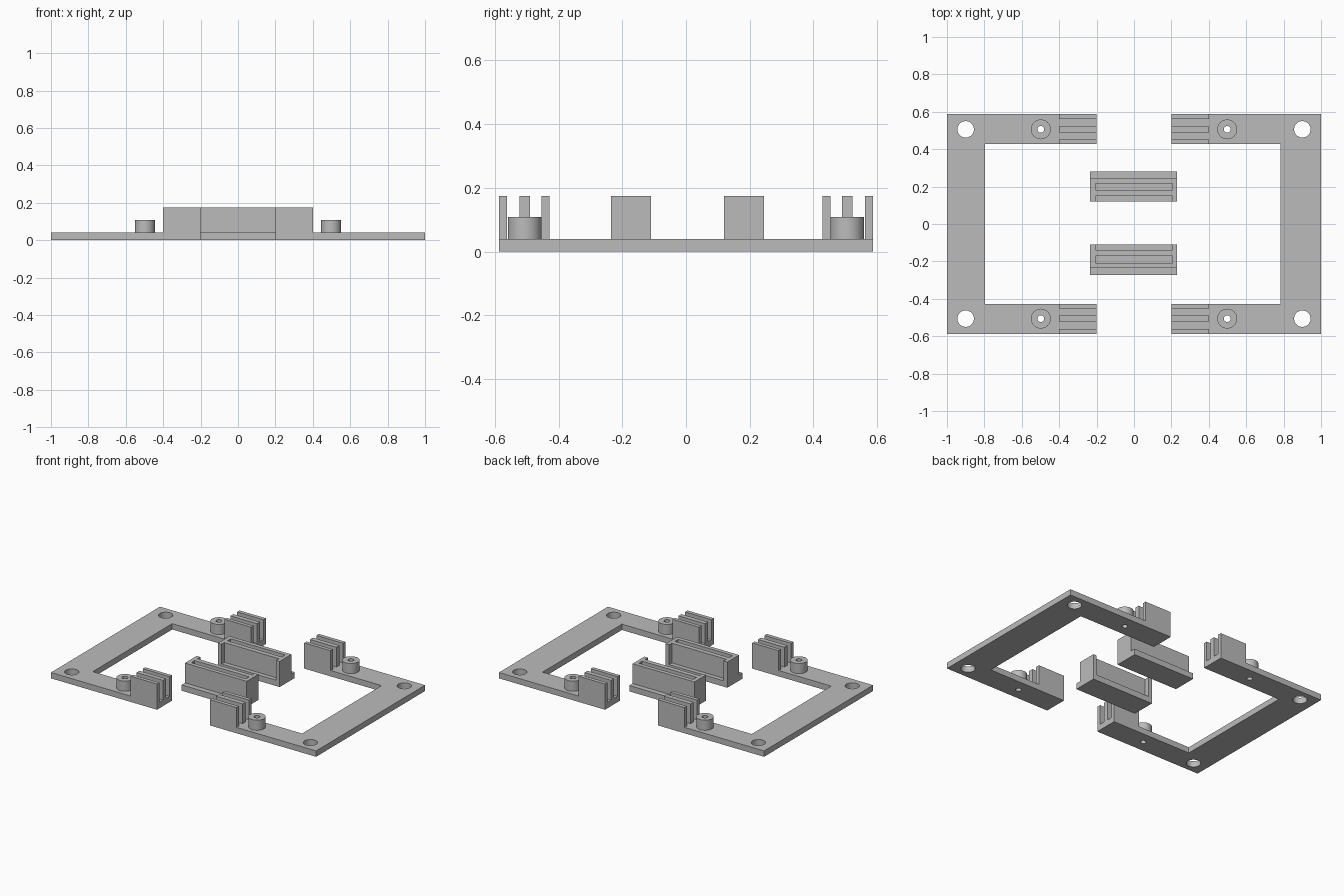
import bpy, bmesh, math

if "Cube" in bpy.data.objects:
    bpy.data.objects.remove(bpy.data.objects["Cube"])

BASE = 0.04      # plate thickness
TOP = 0.175      # height of fins and holders
HOLE_Y = 0.506   # row of holes and bosses

grey = bpy.data.materials.new("plain grey")
grey.diffuse_color = (0.5, 0.5, 0.5, 1)
grey.use_nodes = True
grey.node_tree.nodes["Principled BSDF"].inputs["Base Color"].default_value = grey.diffuse_color


def finish(name, bm):
    bmesh.ops.recalc_face_normals(bm, faces=bm.faces)
    mesh = bpy.data.meshes.new(name)
    bm.to_mesh(mesh)
    bm.free()
    mesh.materials.append(grey)
    ob = bpy.data.objects.new(name, mesh)
    bpy.context.collection.objects.link(ob)
    return ob


def prism(name, points, z0, z1):
    """Extrude a flat outline between two heights."""
    bm = bmesh.new()
    face = bm.faces.new([bm.verts.new((x, y, z0)) for x, y in points])
    ext = bmesh.ops.extrude_face_region(bm, geom=[face])
    verts = [g for g in ext["geom"] if isinstance(g, bmesh.types.BMVert)]
    bmesh.ops.translate(bm, verts=verts, vec=(0, 0, z1 - z0))
    return finish(name, bm)


def box(name, x0, x1, y0, y1, z0, z1):
    return prism(name, [(x0, y0), (x1, y0), (x1, y1), (x0, y1)], z0, z1)


def smooth(ob):
    bpy.ops.object.select_all(action='DESELECT')
    ob.select_set(True)
    bpy.context.view_layer.objects.active = ob
    bpy.ops.object.shade_smooth_by_angle(angle=math.radians(30))


def drill(ob, x, y, r):
    """Cut a round hole right through a plate."""
    bpy.ops.mesh.primitive_cylinder_add(vertices=48, radius=r, depth=1, location=(x, y, 0))
    cutter = bpy.context.object
    cutter.hide_render = True
    bpy.ops.object.select_all(action='DESELECT')
    bpy.context.view_layer.objects.active = ob
    ob.select_set(True)
    mod = ob.modifiers.new("hole", 'BOOLEAN')
    mod.operation = 'DIFFERENCE'
    mod.solver = 'EXACT'
    mod.object = cutter
    bpy.ops.object.modifier_apply(modifier=mod.name)
    bpy.data.objects.remove(cutter)


def tube(name, x, y, outer, inner, z0, z1, n=48):
    """Hollow round boss."""
    bm = bmesh.new()
    rings = []
    for r, z in ((outer, z0), (outer, z1), (inner, z1), (inner, z0)):
        rings.append([bm.verts.new((x + r * math.cos(2 * math.pi * i / n),
                                    y + r * math.sin(2 * math.pi * i / n), z))
                      for i in range(n)])
    for k in range(4):
        a, b = rings[k], rings[(k + 1) % 4]
        for i in range(n):
            j = (i + 1) % n
            bm.faces.new((a[i], a[j], b[j], b[i]))
    smooth(finish(name, bm))


# Two C-shaped frame halves with bosses and finned clips on each arm
for side, sx, inner in (("left", -1, 0.796), ("right", 1, 0.783)):
    half = [(1, 0.587), (0.2, 0.587), (0.2, 0.428), (inner, 0.428),
            (inner, -0.428), (0.2, -0.428), (0.2, -0.587), (1, -0.587)]
    plate = prism(side + "_frame", [(sx * x, y) for x, y in half], 0, BASE)
    for end, sy in (("front", -1), ("back", 1)):
        tag = side + "_" + end
        drill(plate, sx * 0.9, sy * HOLE_Y, 0.044)
        drill(plate, sx * 0.498, sy * HOLE_Y, 0.018)
        tube(tag + "_boss", sx * 0.498, sy * HOLE_Y, 0.053, 0.018, BASE, 0.109)
        for i, (a, b) in enumerate(((0.428, 0.453), (0.490, 0.522), (0.561, 0.587))):
            x0, x1 = sorted((sx * 0.2, sx * 0.4))
            y0, y1 = sorted((sy * a, sy * b))
            box(f"{tag}_fin_{i + 1}", x0, x1, y0, y1, BASE, TOP)
    smooth(plate)

# Two loose slotted holders, with the ledge facing out and the recess facing in
XA, XB = -0.235, 0.231   # overall ends
SA, SB = -0.207, 0.205   # slot ends
for end, sy, y_in in (("front", -1, 0.110), ("back", 1, 0.119)):
    def part(name, x0, x1, d0, d1, z0, z1):
        y0, y1 = sorted((sy * (y_in + d0), sy * (y_in + d1)))
        box(end + "_holder_" + name, x0, x1, y0, y1, z0, z1)

    part("base", XA, XB, 0, 0.162, 0, BASE)
    part("inner_wall", SA, SB, 0.030, 0.062, BASE, TOP)
    part("outer_wall", SA, SB, 0.098, 0.126, BASE, TOP)
    part("left_end", XA, SA, 0, 0.126, BASE, TOP)
    part("right_end", SB, XB, 0, 0.126, BASE, TOP)
